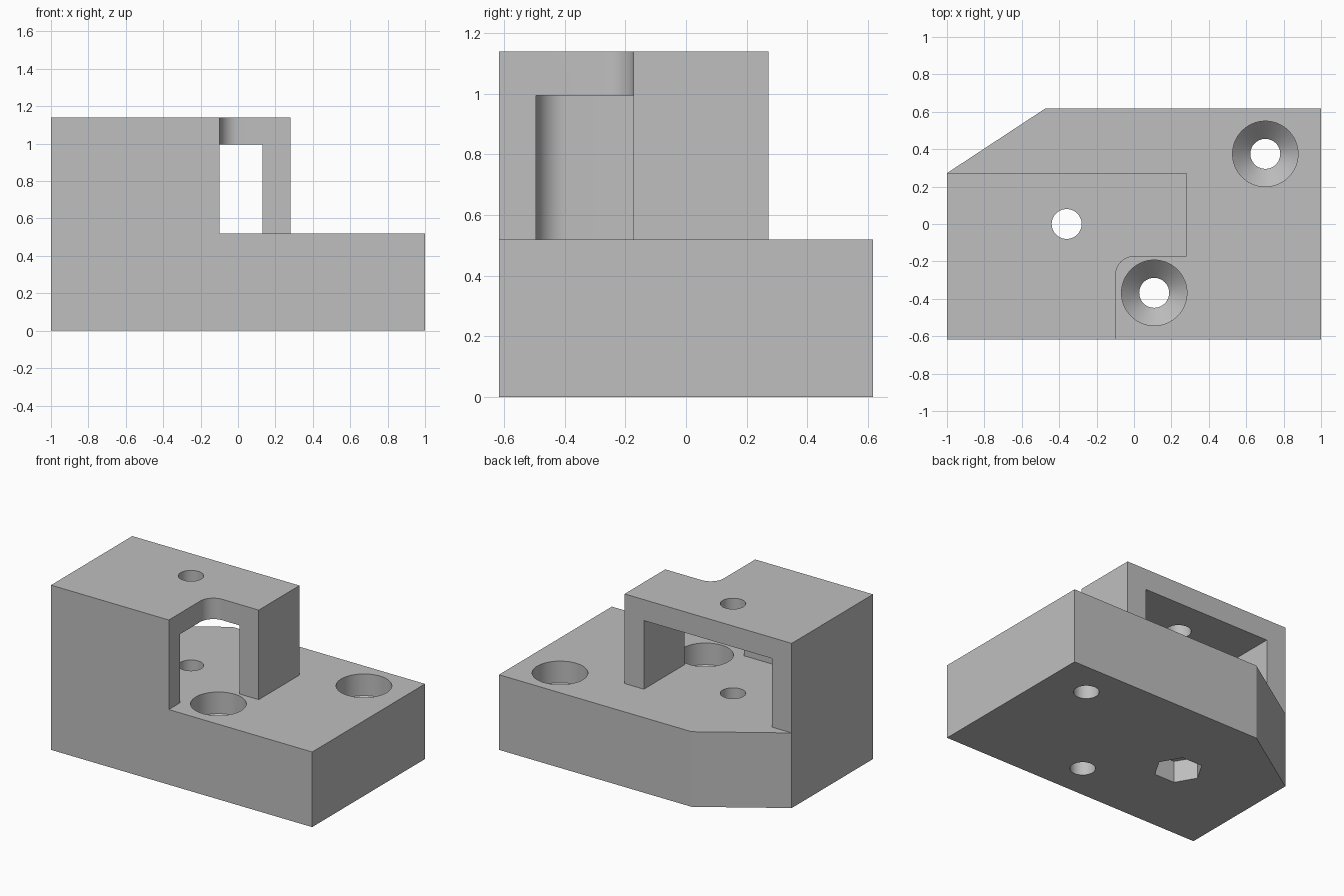
import bpy, bmesh, math

if "Cube" in bpy.data.objects:
    bpy.data.objects.remove(bpy.data.objects["Cube"])

# Main heights and the half depth of the block
BASE_TOP, ROOF_UNDER, TOP = 0.52, 0.995, 1.14
DEPTH = 0.617
OVER = 0.2          # how far cutters run past the surface

grey = bpy.data.materials.new("plain grey")
grey.use_nodes = True
grey.diffuse_color = (0.52, 0.52, 0.52, 1)
grey.node_tree.nodes["Principled BSDF"].inputs["Base Color"].default_value = grey.diffuse_color


def make_object(name, bm):
    bmesh.ops.recalc_face_normals(bm, faces=bm.faces)
    mesh = bpy.data.meshes.new(name)
    bm.to_mesh(mesh)
    bm.free()
    mesh.materials.append(grey)
    obj = bpy.data.objects.new(name, mesh)
    bpy.context.collection.objects.link(obj)
    return obj


def prism(name, outline, z0, z1):
    """Extrude a flat outline from z0 to z1."""
    bm = bmesh.new()
    face = bm.faces.new([bm.verts.new((x, y, z0)) for x, y in outline])
    new = bmesh.ops.extrude_face_region(bm, geom=[face])["geom"]
    verts = [v for v in new if isinstance(v, bmesh.types.BMVert)]
    bmesh.ops.translate(bm, verts=verts, vec=(0, 0, z1 - z0))
    return make_object(name, bm)


def arc(cx, cy, r, start, end, steps=12):
    angles = [math.radians(start + (end - start) * i / steps) for i in range(steps + 1)]
    return [(cx + r * math.cos(a), cy + r * math.sin(a)) for a in angles]


def turned(name, x, y, profile, sides=64):
    """Stack rings of (radius, height) into a closed round or polygonal plug."""
    bm = bmesh.new()
    rings = []
    for r, z in profile:
        rings.append([bm.verts.new((x + r * math.cos(2 * math.pi * i / sides),
                                    y + r * math.sin(2 * math.pi * i / sides), z))
                      for i in range(sides)])
    for low, high in zip(rings, rings[1:]):
        for i in range(sides):
            j = (i + 1) % sides
            bm.faces.new((low[i], low[j], high[j], high[i]))
    bm.faces.new(rings[0])
    bm.faces.new(rings[-1])
    return make_object(name, bm)


# Full-height stock with one back corner cut off
body = prism("bracket_body",
             [(-1, -DEPTH), (1, -DEPTH), (1, DEPTH), (-0.475, DEPTH), (-1, 0.272)], 0, TOP)

cutters = []

# Clearance around the raised housing, with the rounded front notch
cutters.append(prism("housing_clearance",
                     [(-1.2, 0.272), (0.28, 0.272), (0.28, -0.173)]
                     + arc(0.002, -0.273, 0.1, 90, 180)
                     + [(-0.098, -1), (1.2, -1), (1.2, 1), (-1.2, 1)],
                     BASE_TOP, TOP + OVER))

# Pocket under the roof, open to the back and into the notch
cutters.append(prism("housing_pocket",
                     arc(-0.75, -0.395, 0.1, 180, 270)
                     + [(0.132, -0.495), (0.132, 0.5), (-0.85, 0.5)],
                     BASE_TOP, ROOF_UNDER))

# Through hole in roof and base, with a hexagonal nut recess underneath
cutters.append(turned("bolt_hole", -0.36, 0, [(0.08, -OVER), (0.08, TOP + OVER)]))
cutters.append(turned("nut_recess", -0.36, 0, [(0.155, -OVER), (0.155, 0.15)], sides=6))

# Sunken screw holes with a conical seat
for name, x, y in (("front_screw_hole", 0.108, -0.368), ("back_screw_hole", 0.702, 0.375)):
    cutters.append(turned(name, x, y, [(0.08, -OVER), (0.08, 0.275), (0.175, 0.37),
                                       (0.175, BASE_TOP + OVER)]))

# Cut everything out of the body
bpy.ops.object.select_all(action="DESELECT")
bpy.context.view_layer.objects.active = body
body.select_set(True)
for cutter in cutters:
    cutter.hide_render = True
    mod = body.modifiers.new(cutter.name, "BOOLEAN")
    mod.operation = "DIFFERENCE"
    mod.solver = "EXACT"
    mod.object = cutter
    bpy.ops.object.modifier_apply(modifier=mod.name)
for cutter in cutters:
    bpy.data.objects.remove(cutter)

bpy.ops.object.shade_smooth_by_angle(angle=math.radians(30))
